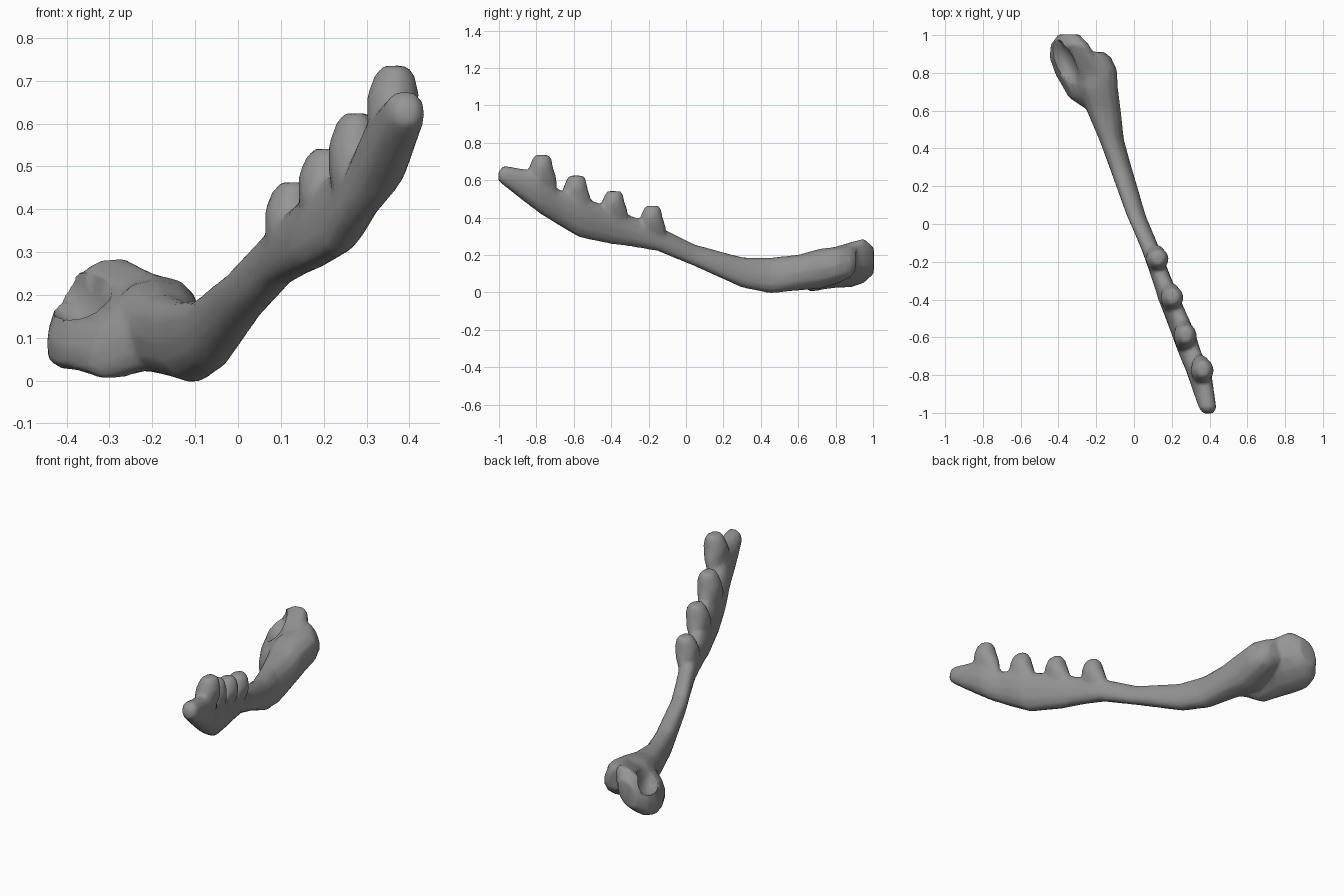
import bpy, bmesh, math
from mathutils import Matrix, Vector

old = bpy.data.objects.get("Cube")
if old:
    bpy.data.objects.remove(old, do_unlink=True)

mat = bpy.data.materials.new("bone grey")
mat.use_nodes = True
colour = (0.3, 0.3, 0.3, 1)
mat.diffuse_color = colour
mat.node_tree.nodes["Principled BSDF"].inputs["Base Color"].default_value = colour

SIDES = 12


def ring(bm, centre, u, v, power=0.88):
    """Rounded ring spanned by the half axes u and v."""
    verts = []
    for i in range(SIDES):
        a = math.tau * i / SIDES
        c, s = math.cos(a), math.sin(a)
        c = math.copysign(abs(c) ** power, c)
        s = math.copysign(abs(s) ** power, s)
        verts.append(bm.verts.new(Vector(centre) + Vector(u) * c + Vector(v) * s))
    return verts


def loft(bm, rings):
    for a, b in zip(rings, rings[1:]):
        for i in range(SIDES):
            j = (i + 1) % SIDES
            bm.faces.new((a[i], a[j], b[j], b[i]))
    bm.faces.new(rings[0])
    bm.faces.new(rings[-1])


def body(bm, sections):
    """Each section: y, x low, x high, z low, z high, tilt, sideways lean of the top."""
    rings = []
    for y, x0, x1, z0, z1, tilt, lean in sections:
        w, h = (x1 - x0) / 2, (z1 - z0) / 2
        rings.append(ring(bm, ((x0 + x1) / 2, y, (z0 + z1) / 2),
                          (w, 0, w * tilt), (lean, 0, h)))
    loft(bm, rings)


bm = bmesh.new()

# Long curved shaft with the inner ridge at its back end
body(bm, [
    (-1.003, .365, .42, .595, .645, 0, 0),
    (-.975, .343, .437, .572, .678, 0, 0),
    (-.9, .318, .425, .512, .665, 0, .01),
    (-.78, .28, .405, .42, .645, 0, .02),
    (-.68, .24, .35, .358, .55, 0, .025),
    (-.57, .2, .315, .293, .515, 0, .025),
    (-.4, .13, .245, .258, .455, 0, .015),
    (-.28, .09, .195, .243, .405, 0, .005),
    (-.15, .045, .145, .22, .355, 0, 0),
    (.05, -.04, .06, .138, .255, 0, -.01),
    (.3, -.13, -.013, .025, .188, 0, -.01),
    (.45, -.185, -.055, -.006, .186, 0, -.015),
    (.6, -.25, -.07, .01, .202, 0, -.01),
    (.72, -.3, -.085, .018, .235, 0, 0),
    (.82, -.28, -.09, .05, .245, 0, 0),
    (.88, -.28, -.12, .08, .252, 0, -.02),
    (.91, -.27, -.16, .12, .24, 0, -.02),
])

# Outer lobe of the joint, lower towards its outer side
body(bm, [
    (.6, -.24, -.13, .03, .15, 0, 0),
    (.67, -.345, -.14, .008, .19, .3, .02),
    (.79, -.415, -.15, .04, .225, .4, .02),
    (.88, -.447, -.2, .04, .255, .4, .02),
    (.95, -.44, -.24, .055, .282, .35, .02),
    (1.004, -.4, -.29, .1, .24, .2, .01),
])

# Row of four blunt teeth: x, y, base z, top z, y half width
for x, y, z0, z1, r in [(.36, -.775, .6, .735, .054), (.27, -.592, .48, .624, .056),
                        (.2, -.39, .42, .541, .052), (.122, -.185, .34, .463, .05)]:
    h = z1 - z0
    loft(bm, [ring(bm, (x + dx, y + dy, z0 + h * t), (.055 * k, 0, 0), (0, r * m, 0), 1)
              for t, k, m, dx, dy in [(-.4, .6, 1.6, -.015, 0), (.1, 1, 1.55, -.005, 0),
                                      (.5, 1.12, 1.2, .002, 0), (.85, .85, .95, .006, .005),
                                      (1, .5, .7, .006, .005)]])

bmesh.ops.recalc_face_normals(bm, faces=bm.faces)
mesh = bpy.data.meshes.new("jaw_bone")
bm.to_mesh(mesh)
bm.free()
jaw = bpy.data.objects.new("jaw_bone", mesh)
bpy.context.collection.objects.link(jaw)
mesh.materials.append(mat)

# Hollow socket on the upper outer side of the joint
bm = bmesh.new()
bmesh.ops.create_icosphere(bm, subdivisions=3, radius=1, matrix=(
    Matrix.Translation((-.37, .85, .21)) @ Matrix.Rotation(math.radians(22), 4, "Z")
    @ Matrix.Diagonal((.06, .135, .09, 1))))
cut_mesh = bpy.data.meshes.new("socket_cutter")
bm.to_mesh(cut_mesh)
bm.free()
cut_mesh.materials.append(mat)
cutter = bpy.data.objects.new("socket_cutter", cut_mesh)
bpy.context.collection.objects.link(cutter)

# Fuse the parts, carve the socket, then soften and simplify
fuse = jaw.modifiers.new("fuse", "REMESH")
fuse.mode = "VOXEL"
fuse.voxel_size = .01
cut = jaw.modifiers.new("socket", "BOOLEAN")
cut.operation = "DIFFERENCE"
cut.object = cutter
soft = jaw.modifiers.new("soften", "SMOOTH")
soft.factor = .5
soft.iterations = 7
simple = jaw.modifiers.new("simplify", "DECIMATE")
simple.ratio = .12

# Apply the modifiers and remove the helper
bpy.context.view_layer.update()
graph = bpy.context.evaluated_depsgraph_get()
final = bpy.data.meshes.new_from_object(jaw.evaluated_get(graph))
jaw.modifiers.clear()
jaw.data = final
bpy.data.objects.remove(cutter, do_unlink=True)
final.materials.clear()
final.materials.append(mat)
for p in final.polygons:
    p.material_index = 0

bpy.ops.object.select_all(action="DESELECT")
jaw.select_set(True)
bpy.context.view_layer.objects.active = jaw
bpy.ops.object.shade_smooth_by_angle(angle=math.radians(50))
